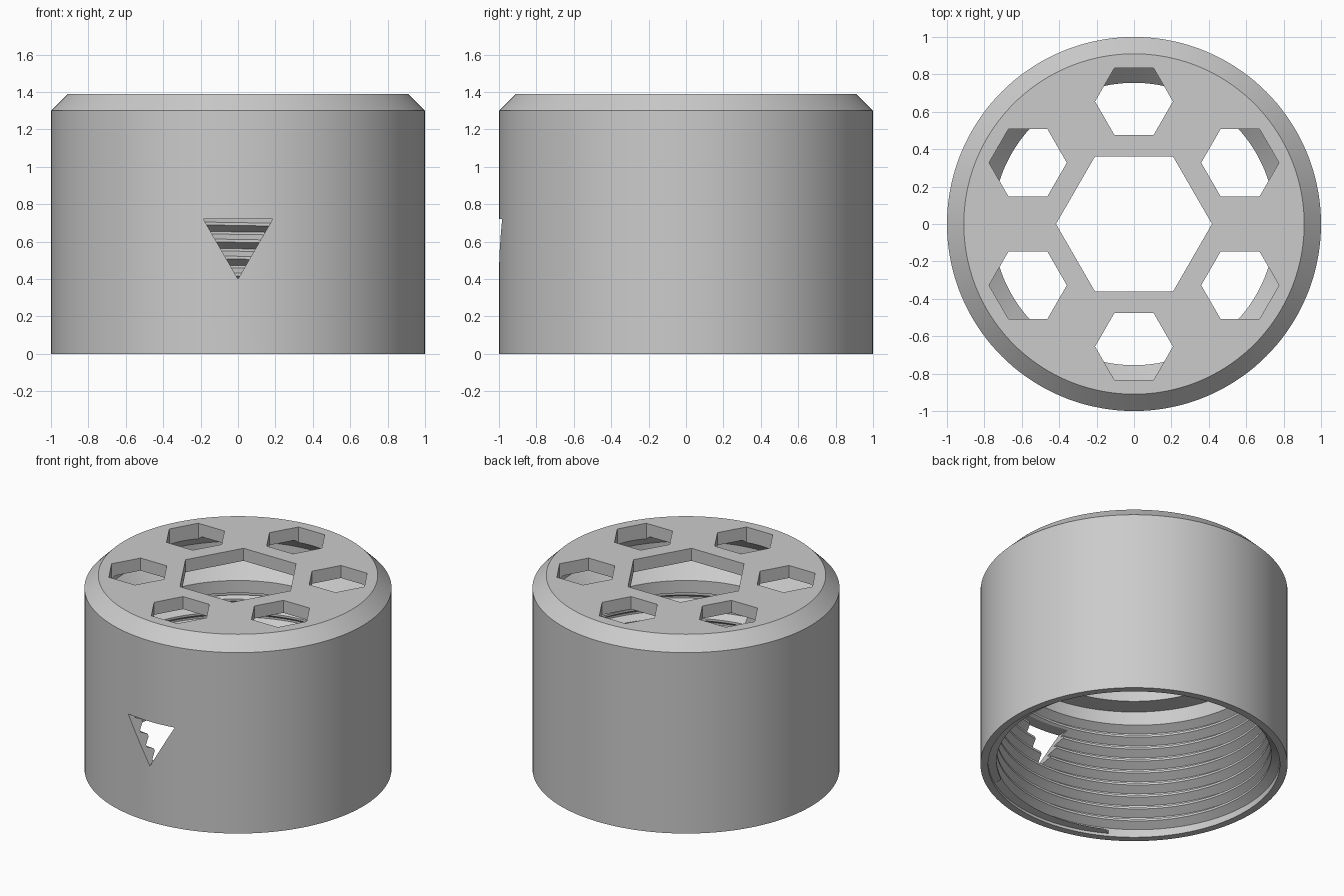
import bpy, bmesh
from math import sin, cos, pi, radians

if "Cube" in bpy.data.objects:
    bpy.data.objects.remove(bpy.data.objects["Cube"])

SEGMENTS = 144
PITCH = 0.09
THREAD_LOW, THREAD_HIGH = 0.02, 0.83
ROOT, CREST = 0.95, 0.895
# one thread turn: height fraction and radius
TOOTH = [(0.0, ROOT), (0.38, CREST), (0.55, CREST), (0.85, ROOT)]

grey = bpy.data.materials.new("light_grey")
grey.use_nodes = True
colour = (0.6, 0.6, 0.6, 1)
grey.diffuse_color = colour
grey.node_tree.nodes["Principled BSDF"].inputs["Base Color"].default_value = colour


def make_object(name, bm):
    bmesh.ops.recalc_face_normals(bm, faces=bm.faces)
    mesh = bpy.data.meshes.new(name)
    bm.to_mesh(mesh)
    bm.free()
    mesh.materials.append(grey)
    obj = bpy.data.objects.new(name, mesh)
    bpy.context.collection.objects.link(obj)
    return obj


def thread_rows(turn):
    """Helical rows, trimmed flat at both ends of the thread."""
    rows = []
    for k in range(-1, 10):
        for step, radius in TOOTH:
            z = PITCH * (k + step + turn)
            if z <= THREAD_LOW:
                rows.append((ROOT, THREAD_LOW))
            elif z >= THREAD_HIGH:
                rows.append((CREST, THREAD_HIGH))
            else:
                rows.append((radius, z))
    return rows


def section(turn):
    outside = [(0, 1.39), (0.91, 1.39), (1, 1.3), (1, 0), (ROOT, 0),
               (ROOT, THREAD_LOW)]
    # plain wall, narrow collar, funnel, upper chamber and ceiling
    inside = [(CREST, THREAD_HIGH), (CREST, 0.91), (0.755, 0.91), (0.755, 1.0),
              (0.91, 1.155), (0.91, 1.21), (0.82, 1.3), (0, 1.3)]
    return outside + thread_rows(turn) + inside


def prism(bm, points, offset):
    """Extrude a flat polygon along an offset vector."""
    face = bm.faces.new([bm.verts.new(p) for p in points])
    out = bmesh.ops.extrude_face_region(bm, geom=[face], use_keep_orig=True)
    verts = [v for v in out["geom"] if isinstance(v, bmesh.types.BMVert)]
    bmesh.ops.translate(bm, verts=verts, vec=offset)


def hexagon(bm, x, y, radius):
    points = [(x + radius * cos(i * pi / 3), y + radius * sin(i * pi / 3), 1.2)
              for i in range(6)]
    prism(bm, points, (0, 0, 0.3))


# threaded cap: sweep the wall section around the axis
bm = bmesh.new()
columns = []
for i in range(SEGMENTS + 1):
    turn = i / SEGMENTS
    a = 2 * pi * turn
    columns.append([bm.verts.new((r * cos(a), r * sin(a), z))
                    for r, z in section(turn)])
for left, right in zip(columns, columns[1:]):
    for j in range(len(left) - 1):
        bm.faces.new((left[j], right[j], right[j + 1], left[j + 1]))
bmesh.ops.remove_doubles(bm, verts=bm.verts, dist=0.0002)
cap = make_object("threaded_cap", bm)

# openings: central hexagon, ring of six hexagons, front triangle
bm = bmesh.new()
hexagon(bm, 0, 0, 0.417)
for i in range(6):
    a = pi / 2 + i * pi / 3
    hexagon(bm, 0.655 * cos(a), 0.655 * sin(a), 0.208)
prism(bm, [(-0.185, -1.1, 0.72), (0.185, -1.1, 0.72), (0, -1.1, 0.4)], (0, 0.5, 0))
cutter = make_object("opening_cutter", bm)
cutter.hide_render = True

cut = cap.modifiers.new("openings", "BOOLEAN")
cut.operation = "DIFFERENCE"
cut.solver = "EXACT"
cut.object = cutter

for obj in bpy.context.selected_objects:
    obj.select_set(False)
cap.select_set(True)
bpy.context.view_layer.objects.active = cap
bpy.ops.object.modifier_apply(modifier=cut.name)
bpy.data.objects.remove(cutter)
bpy.ops.object.shade_smooth_by_angle(angle=radians(20))
